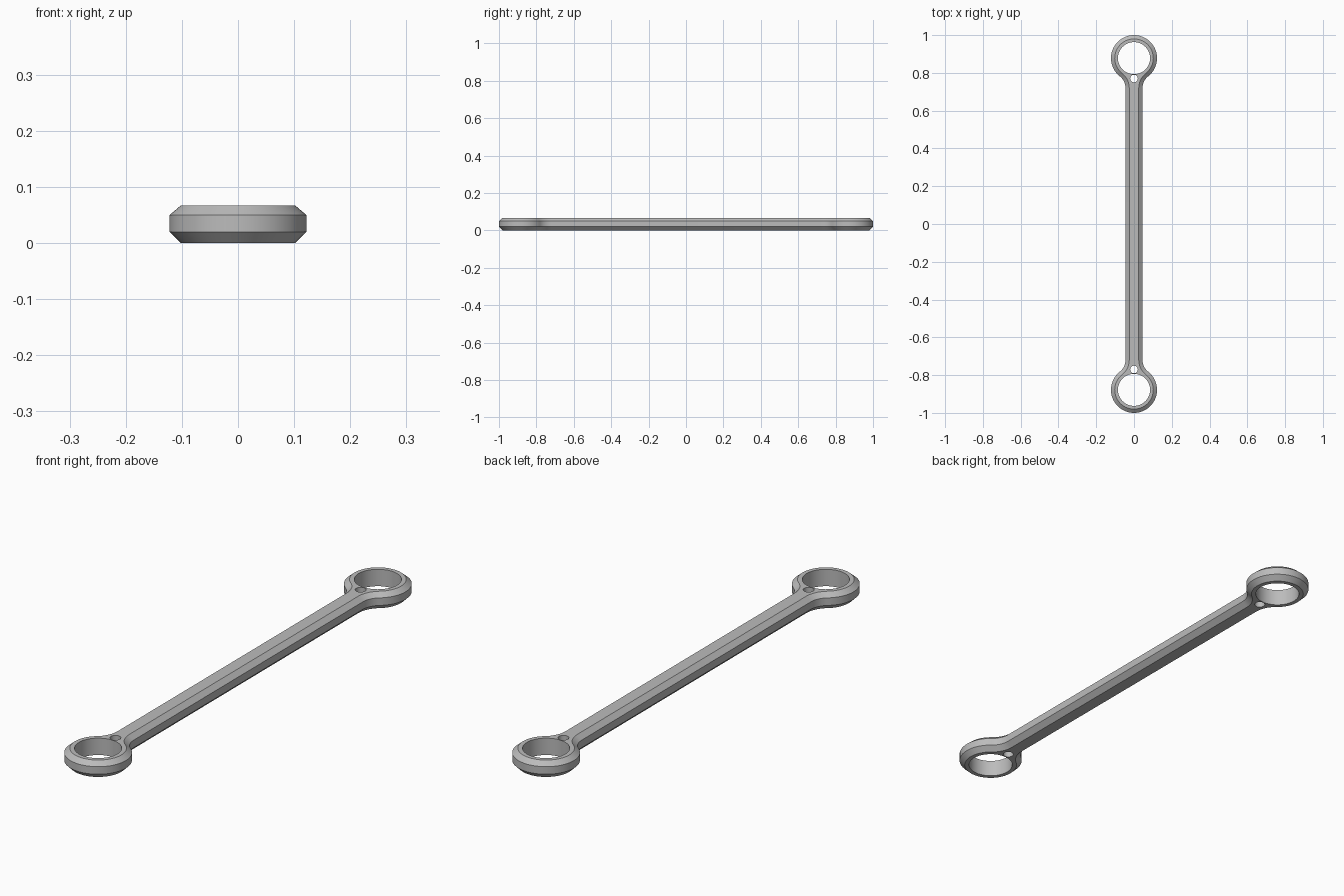
import bpy
import bmesh
from math import sin, cos, pi, atan2, sqrt, radians

cube = bpy.data.objects.get("Cube")
if cube:
    bpy.data.objects.remove(cube)

RING_Y, RING_R = 0.878, 0.122
BORE_R = 0.085
PIN_Y, PIN_R = 0.77, 0.02
BAR_W, FILLET_R = 0.045, 0.08
HEIGHT, CHAMFER = 0.067, 0.02


def arc(cx, cy, r, a0, a1, n):
    return [(cx + r * cos(a0 + (a1 - a0) * i / n),
             cy + r * sin(a0 + (a1 - a0) * i / n)) for i in range(n + 1)]


def outline(inset):
    """Closed outline of the link, shrunk evenly by inset."""
    fx = BAR_W + FILLET_R
    dy = sqrt((RING_R + FILLET_R) ** 2 - fx ** 2)
    a = atan2(-dy, fx)
    # one quarter: neck fillet from the bar, then half of the ring
    quarter = arc(fx, RING_Y - dy, FILLET_R + inset, pi, pi + a, 10)
    quarter += arc(0, RING_Y, RING_R - inset, a, pi / 2, 28)[1:]
    half = quarter + [(-x, y) for x, y in quarter[-2::-1]]
    return half + [(-x, -y) for x, y in half]


bm = bmesh.new()


def loop(points, z):
    verts = [bm.verts.new((x, y, z)) for x, y in points]
    for a, b in zip(verts, verts[1:] + verts[:1]):
        bm.edges.new((a, b))
    return verts


def wall(loops):
    for low, high in zip(loops, loops[1:]):
        for i in range(len(low)):
            j = (i + 1) % len(low)
            bm.faces.new((low[i], low[j], high[j], high[i]))


# chamfered outer shell
shell = [loop(outline(inset), z) for inset, z in
         ((CHAMFER, 0), (0, CHAMFER), (0, 0.05), (CHAMFER, HEIGHT))]
stacks = [shell]

# large bores and small pin holes at both ends
for side in (1, -1):
    for y, r, n in ((RING_Y, BORE_R, 64), (PIN_Y, PIN_R, 24)):
        circle = arc(0, side * y, r, 0, 2 * pi, n)[:-1]
        stacks.append([loop(circle, 0), loop(circle, HEIGHT)])
for stack in stacks:
    wall(stack)

# flat top and bottom around the holes
for level in (0, -1):
    rim = {v for stack in stacks for v in stack[level]}
    edges = [e for e in bm.edges if set(e.verts) <= rim]
    bmesh.ops.triangle_fill(bm, edges=edges, use_beauty=True)
bmesh.ops.recalc_face_normals(bm, faces=bm.faces)

mesh = bpy.data.meshes.new("link_rod")
bm.to_mesh(mesh)
bm.free()
rod = bpy.data.objects.new("link_rod", mesh)
bpy.context.collection.objects.link(rod)

# plain grey metal
grey = bpy.data.materials.new("grey")
grey.use_nodes = True
colour = (0.5, 0.5, 0.5, 1)
grey.diffuse_color = colour
grey.node_tree.nodes["Principled BSDF"].inputs["Base Color"].default_value = colour
mesh.materials.append(grey)

bpy.context.view_layer.objects.active = rod
rod.select_set(True)
bpy.ops.object.shade_smooth_by_angle(angle=radians(25))
